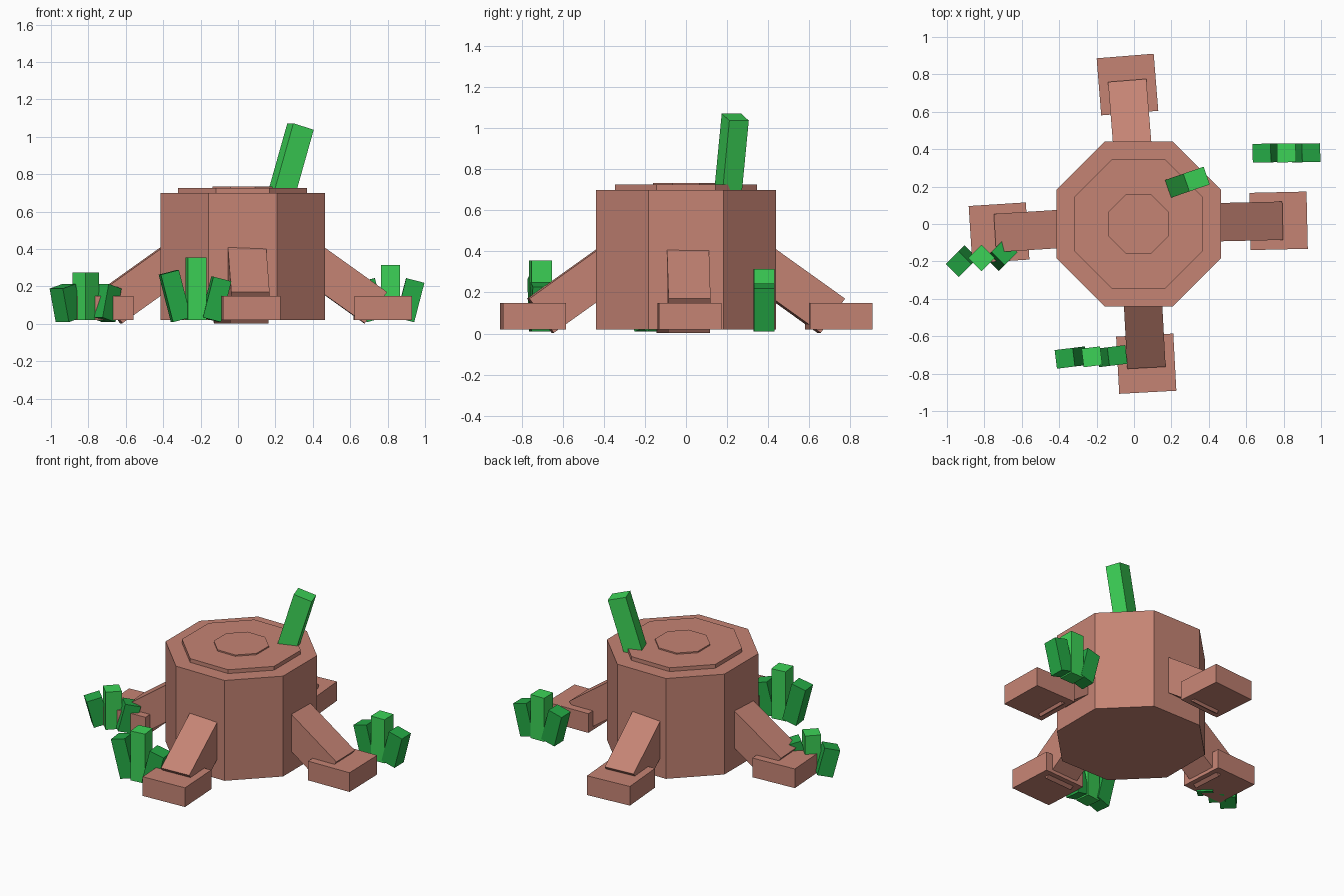
import bpy
from math import radians, sin, cos, pi
from mathutils import Matrix, Vector

if "Cube" in bpy.data.objects:
    bpy.data.objects.remove(bpy.data.objects["Cube"], do_unlink=True)


def material(name, colour):
    mat = bpy.data.materials.new(name)
    mat.use_nodes = True
    mat.diffuse_color = (*colour, 1)
    mat.node_tree.nodes["Principled BSDF"].inputs["Base Color"].default_value = (*colour, 1)
    return mat


BARK = material("reddish bark", (0.56, 0.23, 0.175))
LEAF = material("bright leaf green", (0.045, 0.65, 0.095))
DARK_LEAF = material("deep leaf green", (0.018, 0.40, 0.06))
CENTRE = Vector((0.025, 0, 0))


def finish(name, mat):
    obj = bpy.context.object
    obj.name = name
    obj.data.materials.append(mat)
    return obj


def octagon(name, apothem, bottom, top):
    """Eight-sided prism with flat sides facing the axes."""
    bpy.ops.mesh.primitive_cylinder_add(
        vertices=8, radius=apothem / cos(pi / 8), depth=top - bottom,
        location=CENTRE + Vector((0, 0, (top + bottom) / 2)), rotation=(0, 0, pi / 8))
    finish(name, BARK)


def box(name, mat, size, matrix):
    bpy.ops.mesh.primitive_cube_add(size=1)
    obj = finish(name, mat)
    obj.data.transform(Matrix.Diagonal((*size, 1)))
    obj.matrix_world = matrix


def stalk(name, mat, base, height, yaw=0, tilt=0, size=(0.1, 0.1)):
    """Upright block that leans along its own x axis from a base point."""
    matrix = (Matrix.Translation(base) @ Matrix.Rotation(radians(yaw), 4, "Z")
              @ Matrix.Rotation(radians(tilt), 4, "Y")
              @ Matrix.Translation((0, 0, height / 2)))
    box(name, mat, (*size, height), matrix)


def root(side, angle):
    """Sloping root with a flat foot, pointing away from the trunk."""
    frame = Matrix.Translation(CENTRE) @ Matrix.Rotation(radians(angle), 4, "Z")
    slope, length, thick = radians(35.5), 0.6, 0.205
    along = Vector((cos(slope), 0, -sin(slope)))
    normal = Vector((sin(slope), 0, cos(slope)))
    middle = Vector((0.77, 0, 0.17)) - along * length / 2 - normal * thick / 2
    box(side + "_root", BARK, (length, thick, thick),
        frame @ Matrix.Translation(middle) @ Matrix.Rotation(slope, 4, "Y"))
    box(side + "_foot", BARK, (0.306, 0.306, 0.13),
        frame @ Matrix.Translation((0.748, 0, 0.085)))


# Trunk and the stepped growth rings on top
octagon("trunk", 0.44, 0.02, 0.70)
octagon("outer_ring", 0.345, 0.69, 0.726)
octagon("inner_ring", 0.16, 0.70, 0.735)

# Roots
for side, angle in (("left", 1.3), ("back", 94.6), ("right", 183.6), ("front", 273.1)):
    root(side, angle)

# Sprout growing from the top
stalk("sprout", LEAF, (0.206, 0.196, 0.6), 0.475, yaw=19, tilt=16.6, size=(0.12, 0.1))


def grass(name, x, y, yaw, tall, short_a, short_b, spread):
    """Tuft: one upright blade between two that lean outwards."""
    stalk(name + "_middle_blade", LEAF, (x, y, 0.02), tall, yaw)
    for label, sign, height in (("right", -1, short_a), ("left", 1, short_b)):
        stalk(f"{name}_{label}_blade", DARK_LEAF, (x + sign * spread, y, 0.022),
              height, yaw, sign * 14.5)


# Grass tufts around the stump
grass("front_grass", -0.225, -0.71, 7, 0.335, 0.262, 0.225, 0.08)
grass("left_grass", 0.815, 0.38, 1, 0.295, 0.217, 0.217, 0.078)
grass("right_grass", -0.815, -0.182, 45, 0.255, 0.185, 0.185, 0.09)
